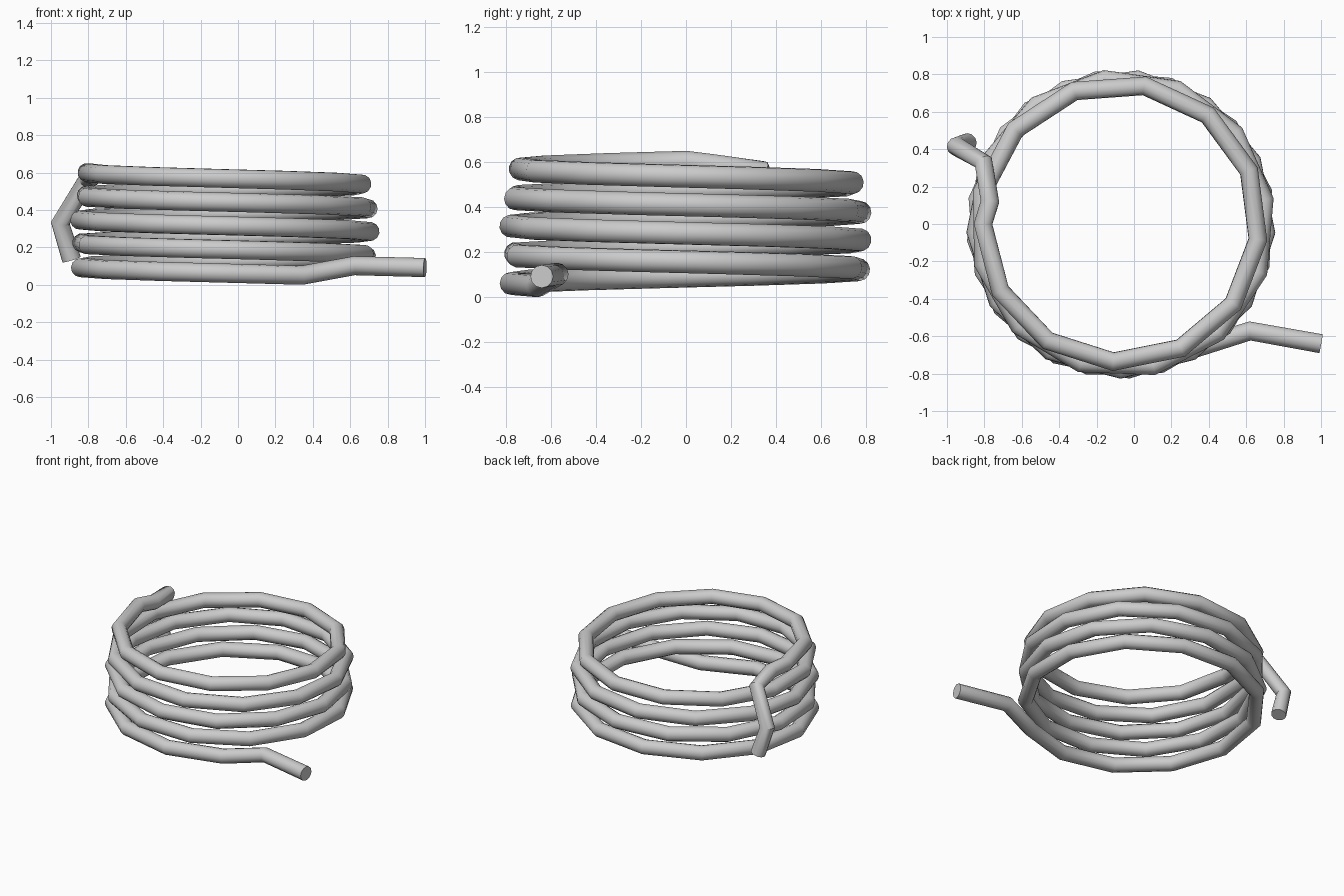
import bpy
from math import cos, sin, radians

if "Cube" in bpy.data.objects:
    bpy.data.objects.remove(bpy.data.objects["Cube"])

TUBE = 0.051
CX = -0.07          # coil axis
STEPS = 54          # straight segments along the winding
START = -58.0
SWEEP = 1562.0      # degrees, clockwise while rising

# Lower lead-in leg
points = [(1.0, -0.64, 0.092), (0.62, -0.572, 0.102)]

# Coil windings, the top turn slightly tighter
for i in range(STEPS + 1):
    a = radians(START - SWEEP * i / STEPS)
    t = max(0.0, (i - 38) / (STEPS - 38))
    r = 0.777 - 0.04 * min(1.0, t * 1.6)
    points.append((CX + r * cos(a), r * sin(a), 0.051 + 0.549 * i / STEPS))

# Upper end, bent outwards and down
points += [(-0.77, 0.12, 0.585), (-0.805, 0.33, 0.56),
           (-0.95, 0.415, 0.33), (-0.89, 0.435, 0.135)]

# Sweep a round section along the path
curve = bpy.data.curves.new("coil_path", "CURVE")
curve.dimensions = "3D"
curve.bevel_depth = TUBE
curve.bevel_resolution = 4
curve.use_fill_caps = True
spline = curve.splines.new("POLY")
spline.points.add(len(points) - 1)
for p, co in zip(spline.points, points):
    p.co = (*co, 1.0)

coil = bpy.data.objects.new("spring_coil", curve)
bpy.context.collection.objects.link(coil)
bpy.context.view_layer.objects.active = coil
coil.select_set(True)
bpy.ops.object.convert(target="MESH")
coil = bpy.context.object
coil.name = "spring_coil"
bpy.ops.object.shade_smooth_by_angle(angle=radians(35))
